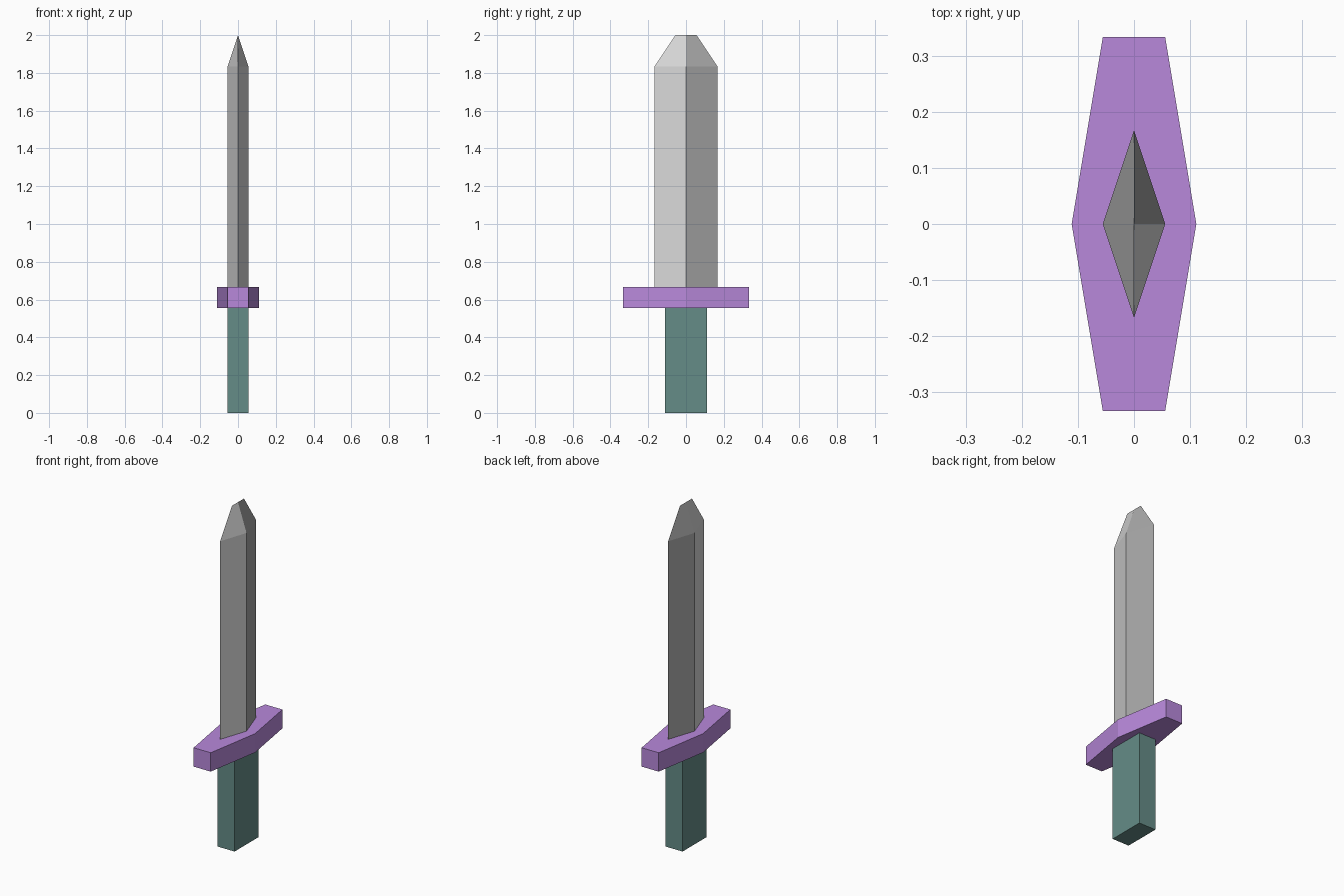
import bpy, bmesh

cube = bpy.data.objects.get("Cube")
if cube:
    bpy.data.objects.remove(cube, do_unlink=True)

U = 2 / 36  # modelling grid unit


def material(name, rgb):
    """Flat material from 8-bit sRGB."""
    lin = [((c / 255 + 0.055) / 1.055) ** 2.4 for c in rgb] + [1.0]
    m = bpy.data.materials.new(name)
    m.use_nodes = True
    m.diffuse_color = lin
    bsdf = next(n for n in m.node_tree.nodes if n.type == 'BSDF_PRINCIPLED')
    bsdf.inputs["Base Color"].default_value = lin
    return m


def finish(name, bm, mats):
    bmesh.ops.recalc_face_normals(bm, faces=bm.faces)
    mesh = bpy.data.meshes.new(name)
    bm.to_mesh(mesh)
    bm.free()
    for m in mats:
        mesh.materials.append(m)
    ob = bpy.data.objects.new(name, mesh)
    bpy.context.collection.objects.link(ob)
    return ob


def prism(name, outline, z0, z1, mat):
    """Extrude an xy outline (in grid units) from z0 to z1."""
    bm = bmesh.new()
    low, high = [[bm.verts.new((x * U, y * U, z * U)) for x, y in outline]
                 for z in (z0, z1)]
    n = len(outline)
    bm.faces.new(low)
    bm.faces.new(high)
    for i in range(n):
        j = (i + 1) % n
        bm.faces.new((low[i], low[j], high[j], high[i]))
    return finish(name, bm, [mat])


teal = material("grip teal", (101, 140, 135))
purple = material("guard purple", (184, 137, 219))
light = material("light steel", (217, 217, 217))
dark = material("dark steel", (166, 166, 166))

# Grip and six-sided crossguard
prism("grip", [(-1, -2), (1, -2), (1, 2), (-1, 2)], 0, 10, teal)
prism("guard", [(-1, -6), (1, -6), (2, 0), (1, 6), (-1, 6), (-2, 0)], 10, 12, purple)

# Diamond-section blade closing to a short ridge at the tip
bm = bmesh.new()
ring = [(1, 0), (0, 3), (-1, 0), (0, -3)]
base, shoulder = [[bm.verts.new((x * U, y * U, z * U)) for x, y in ring]
                  for z in (12, 33)]
back, mid, front = [bm.verts.new((0, y * U, 36 * U)) for y in (1, 0, -1)]
tip = [mid, back, mid, front]
bm.faces.new(base)
for i in range(4):
    j = (i + 1) % 4
    bm.faces.new((base[i], base[j], shoulder[j], shoulder[i]))
    bm.faces.new((shoulder[i], shoulder[j], tip[j], tip[i]))
# Front half light, back half dark
for f in bm.faces:
    f.material_index = 1 if f.calc_center_median().y > 0.001 else 0
finish("blade", bm, [light, dark])
